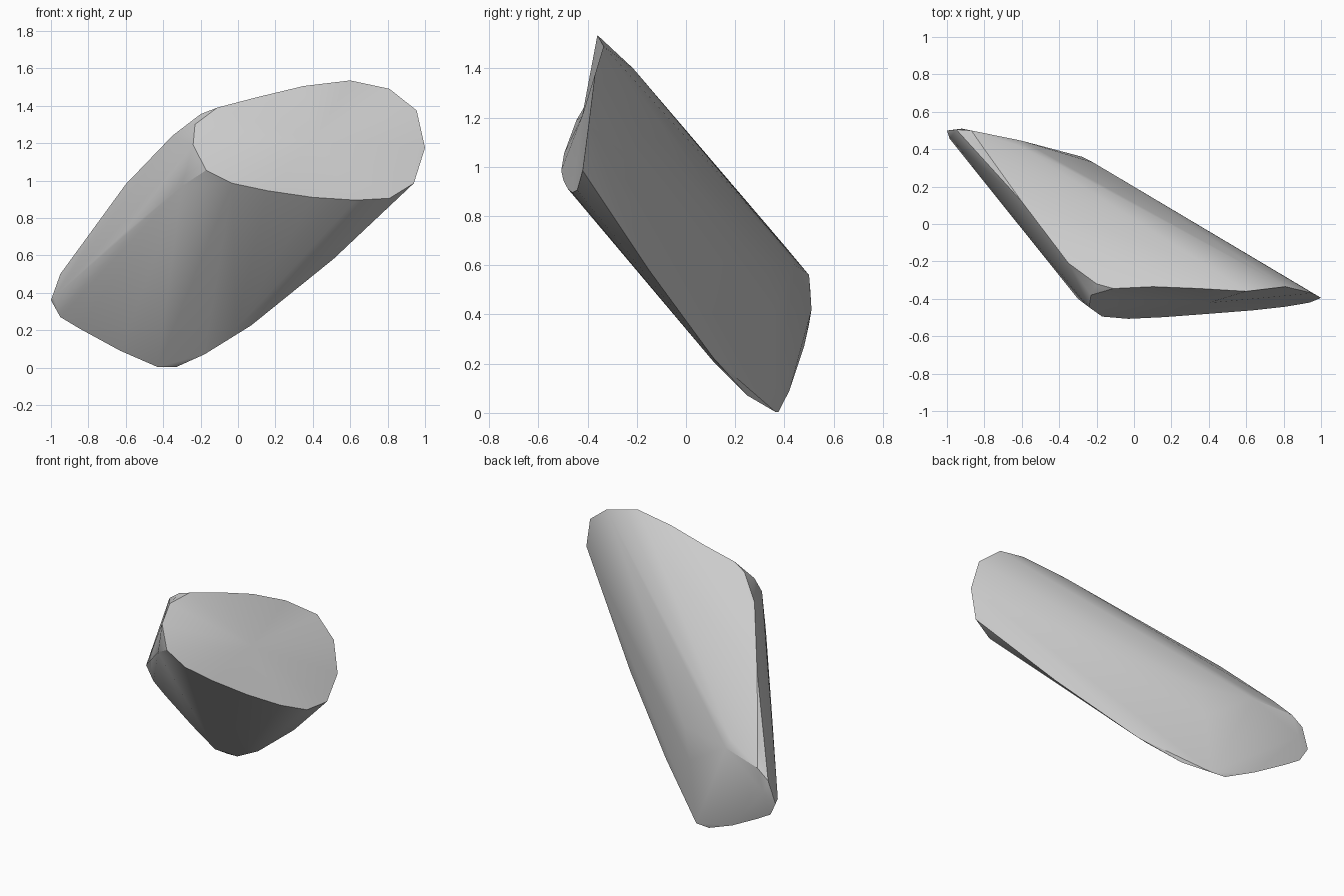
import bpy
import bmesh
from mathutils import Vector

default_cube = bpy.data.objects.get("Cube")
if default_cube is not None:
    bpy.data.objects.remove(default_cube, do_unlink=True)


def make_material(name, colour):
    material = bpy.data.materials.new(name)
    material.use_nodes = True
    material.diffuse_color = colour
    shader = material.node_tree.nodes["Principled BSDF"]
    shader.inputs["Base Color"].default_value = colour
    shader.inputs["Roughness"].default_value = 0.8
    return material


# Rim of the broad slanted front face
front_rim = [
    (-.24, -.445, 1.19), (-.23, -.38, 1.3), (-.11, -.345, 1.39),
    (.1, -.335, 1.445), (.35, -.345, 1.505), (.6, -.36, 1.535),
    (.81, -.335, 1.49), (.955, -.37, 1.375), (1, -.395, 1.175),
    (.94, -.42, .985), (.81, -.442, .905), (.63, -.462, .895),
    (.4, -.48, .91), (.16, -.498, .945), (-.03, -.507, .985),
    (-.17, -.495, 1.055),
]

# Rim of the small rounded rear end
rear_rim = [
    (-1, .5, .36), (-.95, .505, .5), (-.87, .5, .56), (-.6, .445, .6),
    (-.28, .36, .4), (-.33, .365, .003), (-.43, .375, .003),
    (-.63, .42, .09), (-.85, .46, .21), (-.95, .48, .27),
    (-.92, .51, .42),
]

# Ridges that run along the body between the two ends
upper_side_ridge = [(-.2, -.32, 1.355), (-.35, -.21, 1.24),
                    (-.6, .12, .98), (-.8, .4, .68)]
lower_side_ridge = [(-.3, -.4, .97), (-.62, 0, .71), (-.985, .455, .375)]
back_spine = [(.38, -.215, 1.4), (.1, -.07, 1.21), (-.1, .1, 1),
              (-.35, .29, .8), (-.62, .42, .65)]
far_side = [(.4, -.05, .95), (.05, .15, .74), (-.22, .33, .6)]
keel_front = [(.44, -.19, .59), (-.01, .11, .21), (-.18, .25, .07)]
keel_back = [(.51, -.15, .58), (.07, .11, .225)]


def hull_shell(outlines):
    """Wrap the outlines in one closed convex shell."""
    shell = bmesh.new()
    for outline in outlines:
        for point in outline:
            shell.verts.new(Vector(point))
    bmesh.ops.convex_hull(shell, input=shell.verts[:])
    loose = [vert for vert in shell.verts if not vert.link_faces]
    bmesh.ops.delete(shell, geom=loose, context="VERTS")
    return shell


def smooth_cap(shell, rim, bulge):
    """Replace the faces inside a rim with one fan around its middle."""
    rim_points = [Vector(point) for point in rim]

    def on_rim(vert):
        return any((vert.co - point).length < 0.001 for point in rim_points)

    cap = [face for face in shell.faces if all(on_rim(v) for v in face.verts)]
    bmesh.ops.delete(shell, geom=cap, context="FACES")
    border = [edge for edge in shell.edges if edge.is_boundary]
    filled = bmesh.ops.holes_fill(shell, edges=border, sides=0)
    poked = bmesh.ops.poke(shell, faces=filled["faces"])
    for vert in poked["verts"]:
        vert.co.y -= bulge


# Single stone body with soft sides and crisp front edges
body_shell = hull_shell([front_rim, rear_rim, upper_side_ridge,
                         lower_side_ridge, back_spine, far_side,
                         keel_front, keel_back])
smooth_cap(body_shell, front_rim, 0.012)
bmesh.ops.recalc_face_normals(body_shell, faces=body_shell.faces[:])

body_mesh = bpy.data.meshes.new("stone_body")
body_shell.to_mesh(body_mesh)
body_shell.free()
body_mesh.materials.append(make_material("stone grey", (0.6, 0.6, 0.6, 1)))
stone = bpy.data.objects.new("stone_body", body_mesh)
bpy.context.collection.objects.link(stone)

bpy.ops.object.select_all(action="DESELECT")
stone.select_set(True)
bpy.context.view_layer.objects.active = stone
bpy.ops.object.shade_smooth_by_angle(angle=0.5)
